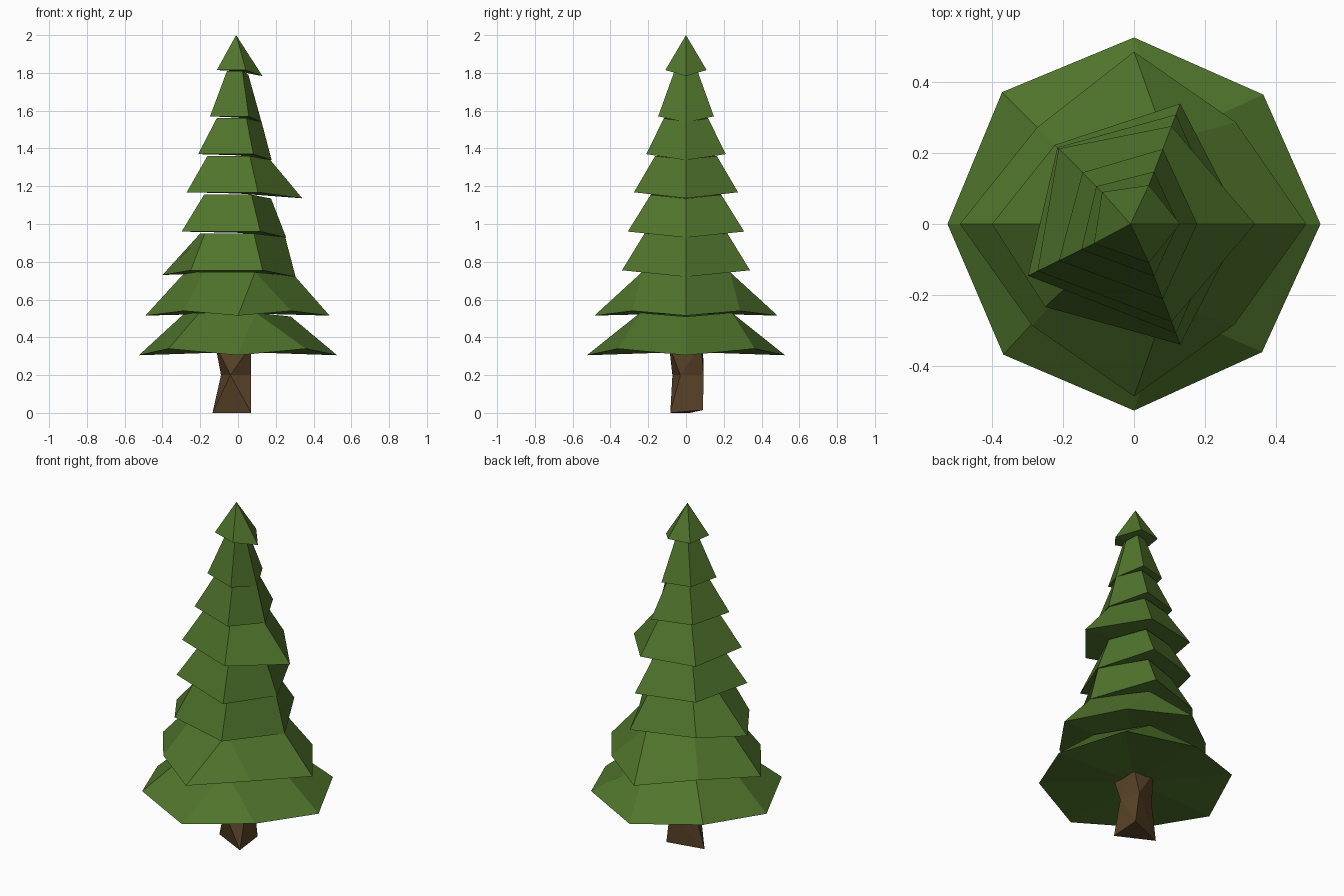
import bpy, bmesh
from math import cos, sin, radians

if "Cube" in bpy.data.objects:
    bpy.data.objects.remove(bpy.data.objects["Cube"])


def material(name, color):
    m = bpy.data.materials.new(name)
    m.diffuse_color = (*color, 1)
    m.use_nodes = True
    m.node_tree.nodes["Principled BSDF"].inputs["Base Color"].default_value = m.diffuse_color
    return m


def finish(name, bm, mat):
    bmesh.ops.recalc_face_normals(bm, faces=bm.faces)
    me = bpy.data.meshes.new(name)
    bm.to_mesh(me)
    bm.free()
    me.materials.append(mat)
    ob = bpy.data.objects.new(name, me)
    bpy.context.collection.objects.link(ob)


def polar(angle, r, z):
    return (r * cos(radians(angle)), r * sin(radians(angle)), z)


def tier(name, angles, radii, heights, top_angles, top_radii, top_z):
    """Flared skirt with a faceted underside; repeated top corners merge."""
    bm = bmesh.new()
    n = len(angles)
    low = [bm.verts.new(polar(*p)) for p in zip(angles, radii, heights)]
    high = [bm.verts.new(polar(a, r, top_z - (0.02 if a == 0 else 0)))
            if r else bm.verts.new((-0.01, 0, top_z))
            for a, r in zip(top_angles, top_radii)]
    hub = bm.verts.new((0, 0, sum(heights) / n))
    for i in range(n):
        j = (i + 1) % n
        bm.faces.new((low[i], low[j], high[j], high[i]))
        bm.faces.new((low[j], low[i], hub))
    bmesh.ops.remove_doubles(bm, verts=bm.verts, dist=0.0005)
    finish(name, bm, green)


green = material("needles", (0.08, 0.175, 0.025))
brown = material("bark", (0.10, 0.055, 0.021))

# Two wide octagonal skirts, corners alternately low and high
oct_a = [i * 45 for i in range(8)]
oct_top = [0, 69, 69, 135, 180, 223, 291, 291]
tier("skirt_1", oct_a, [.525, .515, .525, .525, .525, .52, .525, .51],
     [.305, .34] * 4, oct_top, [.28, .26, .26, .28, .28, .28, .26, .26], .53)
tier("skirt_2", oct_a, [.485, .405, .485, .385, .49, .405, .485, .40],
     [.515, .54] * 4, oct_top, [.30, .25, .25, .25, .28, .25, .25, .25], .745)

# Six-sided skirt
hex_a = [0, 69, 135, 180, 223, 291]
tier("skirt_3", hex_a, [.305, .363, .315, .40, .342, .363],
     [.72, .755, .755, .73, .755, .755],
     hex_a, [.25, .235, .20, .20, .24, .235], .95)

# Five-sided skirts: bottom radii, bottom z, top radii, top z
pent_a = [0, 69, 135, 206, 291]
upper = [
    ([.255, .33, .305, .332, .33], .96, [.175, .20, .19, .20, .20], 1.155),
    ([.34, .295, .30, .302, .295], 1.168, [.17, .175, .17, .18, .175], 1.36),
    ([.178, .226, .205, .235, .226], 1.37, [.125, .125, .115, .125, .125], 1.56),
    ([.125, .158, .15, .165, .158], 1.57, [.055, .065, .06, .065, .065], 1.81),
    ([.13, .117, .127, .125, .117], 1.815, [0] * 5, 2.0),
]
for k, (radii, z, tops, tz) in enumerate(upper):
    tier(f"skirt_{k + 4}", pent_a, radii, [z - .032] + [z] * 4, pent_a, tops, tz)

# Crooked trunk in two faceted sections
foot = [(-.135, .02, 0), (.07, -.083, 0), (.065, .09, .015)]
knee = [(-.09, .04, .2), (-.04, -.072, .2), (.07, -.03, .2), (.04, .093, .2)]
neck = [(-.12, -.03, .36), (.07, -.09, .36), (.07, .08, .36), (-.06, .09, .36)]
bm = bmesh.new()
for pts in (foot + knee, knee + neck):
    bmesh.ops.convex_hull(bm, input=[bm.verts.new(p) for p in pts])
finish("trunk", bm, brown)
